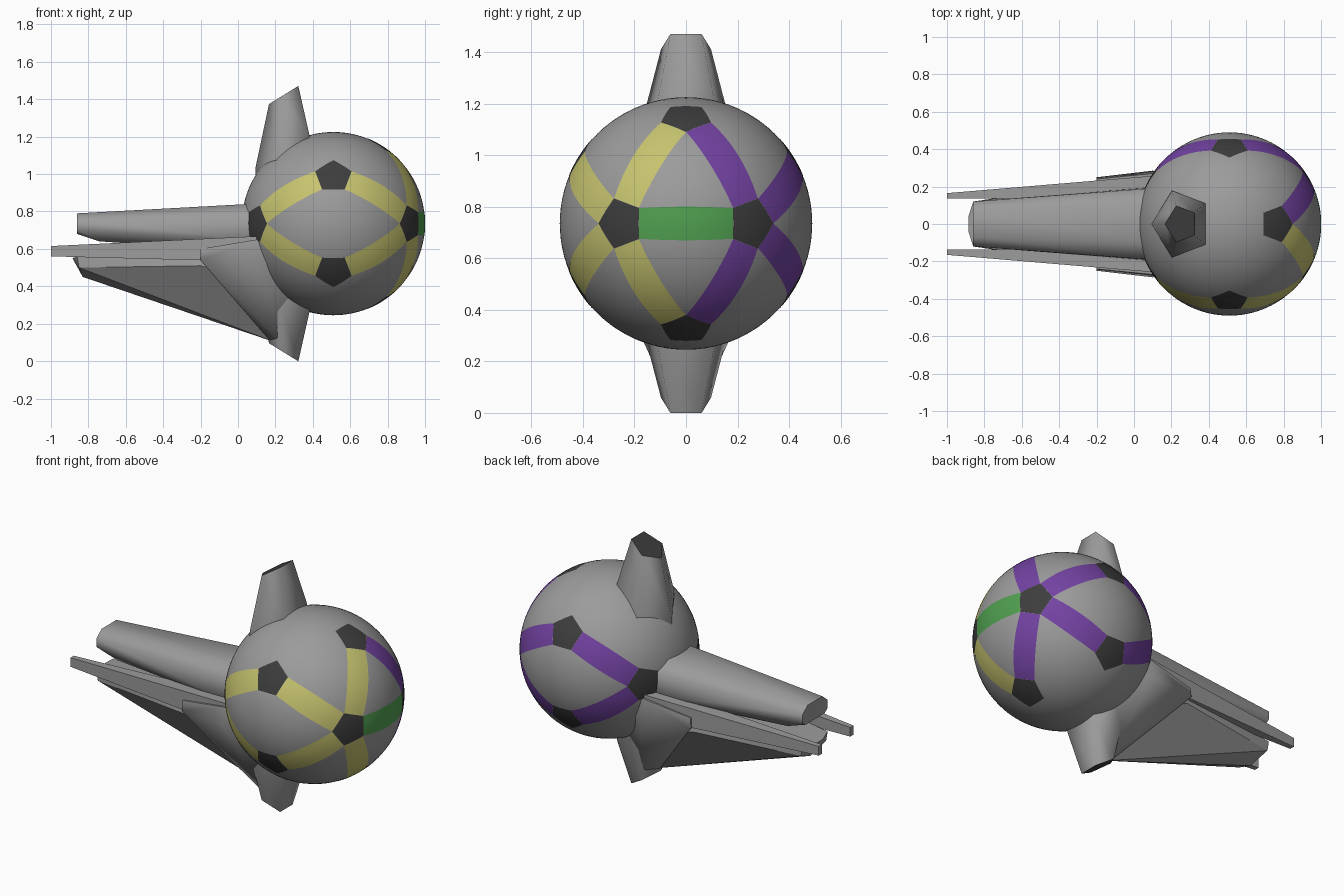
import bpy, bmesh
from math import sin, cos, pi, radians, sqrt
from mathutils import Vector

if "Cube" in bpy.data.objects:
    bpy.data.objects.remove(bpy.data.objects["Cube"])


def material(name, r, g, b):
    m = bpy.data.materials.new(name)
    m.use_nodes = True
    m.diffuse_color = (r, g, b, 1)
    m.node_tree.nodes["Principled BSDF"].inputs["Base Color"].default_value = (r, g, b, 1)
    return m


GREY = material("hull grey", 0.33, 0.33, 0.33)
DARK = material("dark grey", 0.047, 0.047, 0.047)
YELLOW = material("yellow", 0.57, 0.55, 0.16)
PURPLE = material("purple", 0.17, 0.055, 0.36)
GREEN = material("green", 0.08, 0.35, 0.08)

CENTRE = Vector((0.51, 0, 0.735))
R = 0.49
SKIN = R + 0.001
PENT = 0.102  # corner radius of each pentagon


def finish(name, bm, mat, angle=30):
    bmesh.ops.remove_doubles(bm, verts=bm.verts, dist=1e-5)
    bmesh.ops.recalc_face_normals(bm, faces=bm.faces)
    mesh = bpy.data.meshes.new(name)
    bm.to_mesh(mesh)
    bm.free()
    mesh.materials.append(mat)
    ob = bpy.data.objects.new(name, mesh)
    bpy.context.collection.objects.link(ob)
    bpy.ops.object.select_all(action='DESELECT')
    ob.select_set(True)
    bpy.context.view_layer.objects.active = ob
    bpy.ops.object.shade_smooth_by_angle(angle=radians(angle))
    return ob


def face_outward(ob):
    polys = ob.data.polygons
    if sum((p.center - CENTRE).dot(p.normal) * p.area for p in polys) < 0:
        ob.data.flip_normals()


def patch(name, f, nu, nv, mat):
    """Curved plate from a function of u, v in 0..1."""
    bm = bmesh.new()
    g = [[bm.verts.new(f(i / nu, j / nv)) for j in range(nv + 1)] for i in range(nu + 1)]
    for i in range(nu):
        for j in range(nv):
            bm.faces.new((g[i][j], g[i + 1][j], g[i + 1][j + 1], g[i][j + 1]))
    bmesh.ops.dissolve_degenerate(bm, edges=bm.edges, dist=1e-5)
    face_outward(finish(name, bm, mat))


def hull(name, pts, angle=30):
    """Convex solid; every point is mirrored across y."""
    bm = bmesh.new()
    for x, y, z in pts:
        for s in (1, -1):
            bm.verts.new((x, s * y, z))
    bmesh.ops.remove_doubles(bm, verts=bm.verts, dist=1e-5)
    res = bmesh.ops.convex_hull(bm, input=bm.verts)
    loose = {v for v in res["geom_interior"] if isinstance(v, bmesh.types.BMVert)}
    bmesh.ops.delete(bm, geom=list(loose), context='VERTS')
    bmesh.ops.dissolve_limit(bm, angle_limit=radians(2), verts=bm.verts, edges=bm.edges)
    return finish(name, bm, GREY, angle)


# Ball
bm = bmesh.new()
bmesh.ops.create_icosphere(bm, subdivisions=5, radius=R)
bmesh.ops.translate(bm, verts=bm.verts, vec=CENTRE)
finish("ball", bm, GREY)

# Twelve evenly spread directions
phi = (1 + sqrt(5)) / 2
dirs = []
for a in (1, -1):
    for b in (phi, -phi):
        dirs += [Vector(p).normalized() for p in ((a, 0, b), (b, a, 0), (0, b, a))]


def is_fin(d):
    return d.x < -0.1 and abs(d.y) < 0.1


def neighbours(d):
    return [n for n in dirs if 0.3 < d.dot(n) < 0.6]


def pentagon(d, centre, r):
    """Corners of a pentagon whose sides face the neighbouring directions."""
    n = neighbours(d)[0]
    t = (n - d * n.dot(d)).normalized()
    s = d.cross(t)
    angles = [pi / 5 + k * 2 * pi / 5 for k in range(5)]
    return [centre + r * (t * cos(a) + s * sin(a)) for a in angles]


# Dark pentagon plates
for d in dirs:
    if is_fin(d):
        continue
    corners = pentagon(d, d * sqrt(R * R - PENT * PENT), PENT)

    def pent_point(u, v, d=d, corners=corners):
        k = min(int(u * 5), 4)
        edge = corners[k].lerp(corners[(k + 1) % 5], u * 5 - k)
        return CENTRE + (d * R).lerp(edge, v).normalized() * SKIN

    patch("pentagon_plate", pent_point, 20, 4, DARK)

# Coloured bands between the pentagons
gap = 0.172
for i, a in enumerate(dirs):
    for b in dirs[i + 1:]:
        if b not in neighbours(a) or is_fin(a) or is_fin(b):
            continue
        on_equator = abs(a.z) < 0.1 or abs(b.z) < 0.1
        if not on_equator:
            continue
        side = a.y + b.y
        if abs(side) > 0.1:
            mat = YELLOW if side < 0 else PURPLE
        elif a.x > 0:
            mat = GREEN
        else:
            continue
        n = a.cross(b).normalized()
        t = (b - a * a.dot(b)).normalized()

        def band_point(u, v, a=a, t=t, n=n, full=a.angle(b)):
            ang = gap + (full - 2 * gap) * u
            w = (2 * v - 1) * (0.121 + 0.012 * sin(pi * u))
            return CENTRE + ((a * cos(ang) + t * sin(ang)) * sqrt(1 - w * w) + n * w) * SKIN

        patch("band", band_point, 16, 4, mat)

# Pentagonal fins above and below, with dark end caps
for d in filter(is_fin, dirs):
    label = "upper_fin" if d.z > 0 else "lower_fin"
    up = Vector((0, 0, 1 if d.z > 0 else -1))
    root = CENTRE + d * R
    rings = [(0.276, PENT), (-0.02, 0.187), (-0.12, 0.19)]
    bm = bmesh.new()
    loops = [[bm.verts.new(p) for p in pentagon(d, root + up * h, r)] for h, r in rings]
    for lo, hi in zip(loops, loops[1:]):
        for k in range(5):
            bm.faces.new((lo[k], lo[(k + 1) % 5], hi[(k + 1) % 5], hi[k]))
    bm.faces.new(loops[-1])
    face_outward(finish(label, bm, GREY, 78))
    bm = bmesh.new()
    bm.faces.new([bm.verts.new(p) for p in pentagon(d, root + up * 0.276, PENT)])
    face_outward(finish(label + "_cap", bm, DARK))

# Upper tail boom
hull("tail_boom", [
    (-0.86, 0.07, 0.79), (-0.86, 0.12, 0.75), (-0.86, 0.12, 0.70), (-0.86, 0.09, 0.68),
    (-0.74, 0.09, 0.64), (0.15, 0.11, 0.845), (0.15, 0.195, 0.79),
    (0.15, 0.2, 0.64), (0.15, 0.1, 0.58)], angle=50)

# Thin blades either side of the tail
for s, name in ((1, "left_blade"), (-1, "right_blade")):
    ob = hull(name, [
        (-1, 0.015, 0.56), (-1, 0.015, 0.615),
        (-0.2, 0.045, 0.54), (-0.2, 0.045, 0.65),
        (0.15, 0.06, 0.53), (0.15, 0.06, 0.67)])
    # slant the blade outward toward the ball
    for v in ob.data.vertices:
        v.co.y = s * (v.co.y + 0.15 + (v.co.x + 1) * 0.045)
    if s < 0:
        ob.data.flip_normals()

# V-bottomed keel under the tail
hull("keel", [
    (-0.885, 0.04, 0.55), (-0.86, 0.12, 0.56), (-0.83, 0, 0.45), (-0.85, 0.12, 0.5),
    (-0.2, 0.2, 0.6), (-0.2, 0.22, 0.51),
    (0.2, 0, 0.1), (0.2, 0.2, 0.6), (0.2, 0.2, 0.4)])

# Flared shoulder joining the lower fin to the blades
hull("shoulder", [
    (-0.2, 0.25, 0.54), (-0.2, 0.24, 0.6), (-0.1, 0.2, 0.44),
    (0.1, 0.285, 0.54), (0.1, 0.27, 0.65), (0.17, 0.01, 0.11),
    (0.24, 0.08, 0.09), (0.3, 0.2, 0.5)], angle=60)
